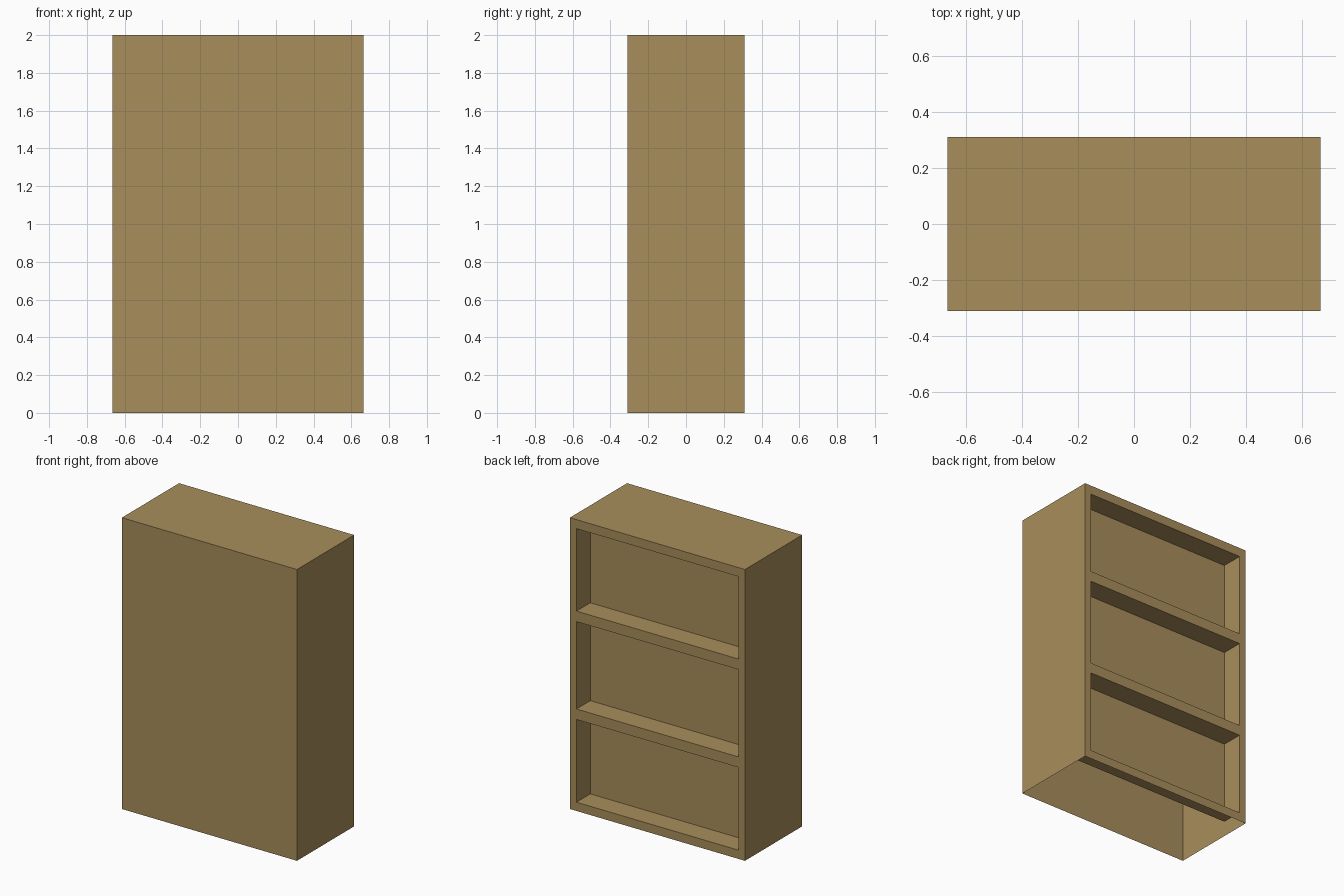
import bpy, bmesh
from mathutils import Vector

if "Cube" in bpy.data.objects:
    bpy.data.objects.remove(bpy.data.objects["Cube"])

W, D, H = 0.665, 0.31, 2.0        # half width, half depth, height
EDGE, POCKET_Y = 0.05, 0.16       # frame margin, pocket back plane
ROWS = [0.0, 0.06, 0.628, 0.70, 1.30, 1.372, 1.938, H]
COLS = [-W, -W + EDGE, W - EDGE, W]

wood = bpy.data.materials.new("tan wood")
wood.diffuse_color = (0.392, 0.270, 0.105, 1.0)
wood.use_nodes = True
wood.node_tree.nodes["Principled BSDF"].inputs["Base Color"].default_value = wood.diffuse_color


def rect(bm, axis, at, u, v, facing):
    """Flat rectangle at a position on an axis; u, v span the other two axes."""
    pts = []
    for a, b in ((u[0], v[0]), (u[1], v[0]), (u[1], v[1]), (u[0], v[1])):
        p = [a, b]
        p.insert(axis, at)
        pts.append(bm.verts.new(p))
    face = bm.faces.new(pts)
    face.normal_update()
    want = Vector((0, 0, 0))
    want[axis] = facing
    if face.normal.dot(want) < 0:
        face.normal_flip()


def finish(bm, name):
    bmesh.ops.remove_doubles(bm, verts=bm.verts, dist=1e-5)
    mesh = bpy.data.meshes.new(name)
    bm.to_mesh(mesh)
    bm.free()
    mesh.materials.append(wood)
    bpy.context.collection.objects.link(bpy.data.objects.new(name, mesh))


# Thin outer shell: front, sides and top; the underside is open
bm = bmesh.new()
rect(bm, 1, -D, (-W, W), (0, H), -1)
rect(bm, 2, H, (-W, W), (-D, D), 1)
for s in (-1, 1):
    rect(bm, 0, s * W, (-D, D), (0, H), s)
finish(bm, "outer_shell")

# Back frame with three shelf pockets sunk into it
bm = bmesh.new()
for i in range(3):
    for j in range(len(ROWS) - 1):
        x, z = COLS[i:i + 2], ROWS[j:j + 2]
        if i == 1 and j % 2 == 1:
            y = (POCKET_Y, D)
            rect(bm, 1, POCKET_Y, x, z, 1)     # pocket back
            rect(bm, 0, x[0], y, z, 1)         # pocket sides
            rect(bm, 0, x[1], y, z, -1)
            rect(bm, 2, z[0], x, y, 1)         # shelf surface
            rect(bm, 2, z[1], x, y, -1)        # pocket ceiling
        else:
            rect(bm, 1, D, x, z, 1)            # frame face
finish(bm, "shelf_frame")
